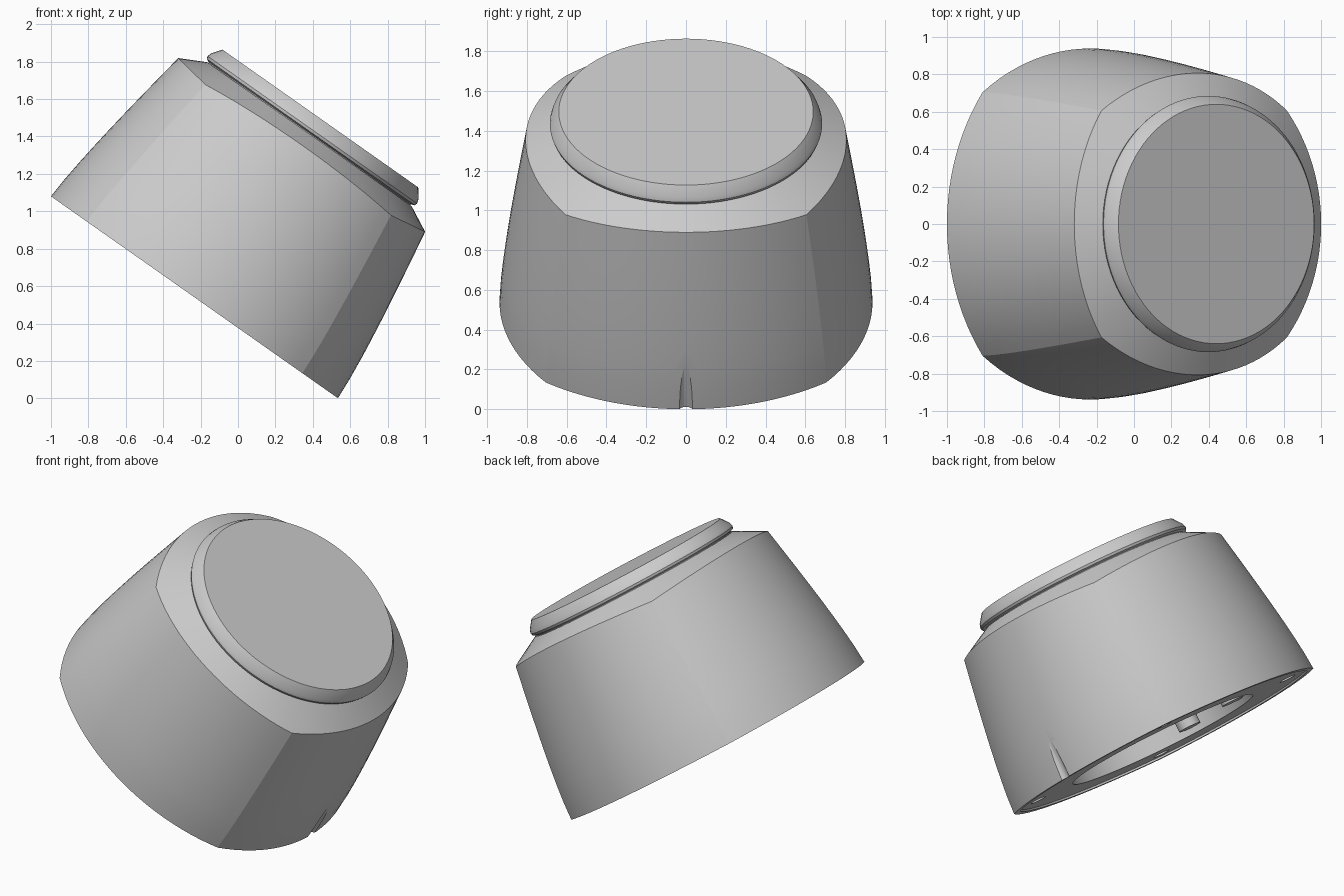
import bpy, bmesh, math
from mathutils import Matrix, Vector

cube = bpy.data.objects.get("Cube")
if cube:
    bpy.data.objects.remove(cube, do_unlink=True)

# Tilted frame: the base plane leans down toward +x
FRAME = Matrix.Translation((-0.2325, 0, 0.54)) @ Matrix.Rotation(math.radians(35.13), 4, 'Y')

grey = bpy.data.materials.new("light_grey")
grey.use_nodes = True
COLOUR = (0.6, 0.6, 0.6, 1)
grey.diffuse_color = COLOUR
grey.node_tree.nodes["Principled BSDF"].inputs["Base Color"].default_value = COLOUR

HALF, CORNER, STEPS = 0.9385, 0.705, 24


def outline(scale):
    """Square of four outward-bowed arcs."""
    sag = HALF - CORNER
    radius = (CORNER ** 2 + sag ** 2) / (2 * sag)
    sweep = math.asin(CORNER / radius)
    points = []
    for side in range(4):
        turn = Matrix.Rotation(side * math.pi / 2, 3, 'Z')
        for i in range(STEPS):
            a = sweep * (2 * i / STEPS - 1)
            p = turn @ Vector((HALF - radius + radius * math.cos(a), radius * math.sin(a), 0))
            points.append((p.x * scale, p.y * scale))
    return points


def loft(name, rings):
    """Closed solid through rings of equal point counts."""
    bm = bmesh.new()
    loops = [[bm.verts.new(p) for p in ring] for ring in rings]
    n = len(loops[0])
    for low, high in zip(loops, loops[1:]):
        for i in range(n):
            j = (i + 1) % n
            bm.faces.new((low[i], low[j], high[j], high[i]))
    bm.faces.new(loops[0][::-1])
    bm.faces.new(loops[-1])
    bmesh.ops.recalc_face_normals(bm, faces=bm.faces)
    mesh = bpy.data.meshes.new(name)
    bm.to_mesh(mesh)
    bm.free()
    ob = bpy.data.objects.new(name, mesh)
    bpy.context.collection.objects.link(ob)
    mesh.materials.append(grey)
    ob.matrix_world = FRAME
    return ob


def circle(r, z, n, x=0, y=0):
    return [(x + r * math.cos(2 * math.pi * i / n), y + r * math.sin(2 * math.pi * i / n), z)
            for i in range(n)]


def lathe(name, profile, n=96, x=0, y=0):
    return loft(name, [circle(r, z, n, x, y) for r, z in profile])


def activate(ob):
    bpy.context.view_layer.update()
    bpy.ops.object.select_all(action='DESELECT')
    ob.select_set(True)
    bpy.context.view_layer.objects.active = ob


def smooth(ob, degrees):
    activate(ob)
    bpy.ops.object.shade_smooth_by_angle(angle=math.radians(degrees))


def cut(ob, cutter):
    mod = ob.modifiers.new("cut", 'BOOLEAN')
    mod.operation, mod.solver, mod.object = 'DIFFERENCE', 'EXACT', cutter
    activate(ob)
    bpy.ops.object.modifier_apply(modifier=mod.name)
    bpy.data.objects.remove(cutter, do_unlink=True)


# Housing: tapering walls whose top edge follows a conical chamfer
def chamfer(x, y):
    return 0.996 - 0.65 * (math.hypot(x, y) - 0.807)


rings = []
LEVELS = 8
for k in range(LEVELS + 1):
    t = k / LEVELS
    rings.append([(x, y, t * chamfer(x, y) if k else 0)
                  for x, y in outline(1 - 0.14 * t ** 1.4)])
rings.append([(0.668 * x / math.hypot(x, y), 0.668 * y / math.hypot(x, y), 1.067)
              for x, y in outline(1)])
housing = loft("housing", rings)

# Underside: shallow recess, round cavity, screw holes and a drain notch
cut(housing, loft("recess_cutter", [[(x, y, z) for x, y in outline(0.96)] for z in (-0.1, 0.012)]))
cut(housing, lathe("cavity_cutter", [(0.6, -0.1), (0.6, 0.85)]))
for sx in (-1, 1):
    for sy in (-1, 1):
        cut(housing, lathe("screw_cutter", [(0.05, -0.1), (0.05, 0.1)], 24, sx * 0.587, sy * 0.587))
cut(housing, lathe("notch_cutter", [(0.038, -0.1), (0.038, 0.5)], 24, 0.955))
smooth(housing, 12)

# Front disc seated on the chamfered housing
disc = lathe("front_disc", [(0.66, 1.0), (0.66, 1.072), (0.68, 1.08), (0.685, 1.095),
                            (0.678, 1.118), (0.64, 1.169)])
smooth(disc, 25)

# Mounting bosses inside the cavity
for name, y in (("boss_left", 0.2), ("boss_right", -0.2)):
    smooth(lathe(name, [(0.07, 0.05), (0.07, 0.86)], 24, -0.49, y), 30)
